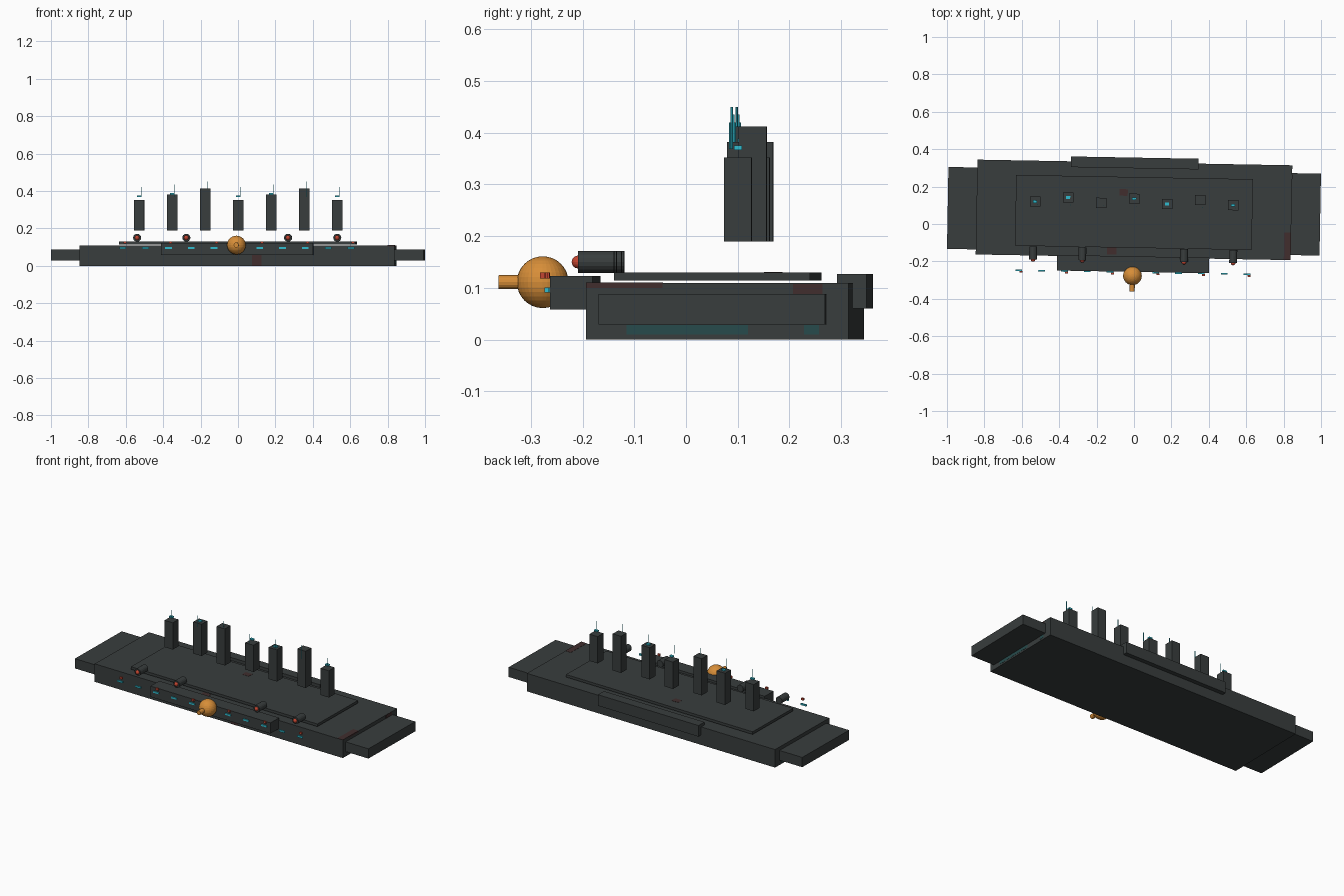
import bpy, math
from mathutils import Matrix, Vector

if "Cube" in bpy.data.objects:
    bpy.data.objects.remove(bpy.data.objects["Cube"])

# whole model is yawed slightly about this pivot
PIVOT = Vector((0, 0.0755, 0))
YAW = math.radians(-1.03)
TURN = Matrix.Translation(PIVOT) @ Matrix.Rotation(YAW, 4, 'Z') @ Matrix.Translation(-PIVOT)


def mat(name, rgb):
    m = bpy.data.materials.new(name)
    m.diffuse_color = (*rgb, 1)
    m.use_nodes = True
    m.node_tree.nodes["Principled BSDF"].inputs["Base Color"].default_value = m.diffuse_color
    return m


DARK = mat("dark_hull", (0.040, 0.047, 0.047))
ORANGE = mat("orange", (0.68, 0.27, 0.04))
CYAN = mat("cyan_light", (0.03, 0.50, 0.62))
RED = mat("red_light", (0.55, 0.06, 0.03))
DULL_RED = mat("dull_red", (0.052, 0.027, 0.027))
DULL_TEAL = mat("dull_teal", (0.020, 0.070, 0.072))


def finish(name, material, local):
    ob = bpy.context.object
    ob.name = name
    ob.data.materials.append(material)
    ob.matrix_world = TURN @ local
    return ob


def box(name, lo, hi, material=DARK):
    bpy.ops.mesh.primitive_cube_add(size=1)
    lo, hi = Vector(lo), Vector(hi)
    size = hi - lo
    bpy.context.object.data.transform(Matrix.Diagonal((*size, 1)))
    return finish(name, material, Matrix.Translation((lo + hi) / 2))


def block(name, c, s, material=DARK):
    c, h = Vector(c), Vector(s) / 2
    return box(name, c - h, c + h, material)


def tube(name, c, r, length, material, axis='Y', sides=16):
    bpy.ops.mesh.primitive_cylinder_add(vertices=sides, radius=r, depth=length)
    rot = Matrix.Rotation(math.pi / 2, 4, 'X') if axis == 'Y' else Matrix()
    return finish(name, material, Matrix.Translation(c) @ rot)


def ball(name, c, r, material, seg=16, rings=8):
    bpy.ops.mesh.primitive_uv_sphere_add(segments=seg, ring_count=rings, radius=r)
    return finish(name, material, Matrix.Translation(c))


# hull, wings, deck and end blocks
box("hull", (-0.842, -0.178, 0), (0.842, 0.329, 0.109))
for s, n in ((-1, "left_wing"), (1, "right_wing")):
    x0, x1 = sorted((s * 0.80, s * 0.996))
    box(n, (x0, -0.151, 0.029), (x1, 0.287, 0.088))
box("deck_plate", (-0.633, -0.1275, 0.114), (0.633, 0.251, 0.130))
box("front_block", (-0.407, -0.256, 0.058), (0.407, -0.173, 0.123))
box("back_block", (-0.341, 0.298, 0.060), (0.341, 0.355, 0.127))

# orange nose ball with barrel
ball("nose_ball", (-0.002, -0.277, 0.111), 0.050, ORANGE, 32, 16)
tube("nose_barrel", (-0.002, -0.332, 0.111), 0.0135, 0.060, ORANGE)

# four forward tubes with red tips
for x in (-0.535, -0.272, 0.272, 0.535):
    tube("forward_tube", (x, -0.164, 0.150), 0.021, 0.070, DARK)
    ball("red_tip", (x, -0.199, 0.150), 0.0125, RED)

# row of seven towers with beacons and masts
for i in range(7):
    x = (i - 3) * 0.1765
    y = 0.110 if i % 2 == 0 else 0.135
    top = 0.352 + 0.030 * (i % 3)
    box("tower", (x - 0.028, y - 0.027, 0.190), (x + 0.028, y + 0.027, top))
    if i % 3 != 2:
        block("beacon", (x, y, 0.371 + 0.014 * (i % 3)), (0.022, 0.015, 0.008), CYAN)
    mtop = 0.420 + 0.015 * (i % 3)
    tube("mast", (x + 0.012, 0.095, (0.368 + mtop) / 2), 0.0022, mtop - 0.368, CYAN, 'Z', 6)

# front window row, red lights over every other window
for i in range(11):
    x = (i - 5) * 0.122
    block("window", (x, -0.258, 0.096), (0.036, 0.008, 0.010), CYAN)
    if i % 2 == 0:
        block("red_light", (x + 0.012, -0.266, 0.124), (0.016, 0.010, 0.012), RED)

# faded paint patches
T = 0.001
box("front_patch", (0.08, -0.178 - T, 0), (0.13, -0.17, 0.058), DULL_RED)
box("corner_patch_top", (0.805, -0.178, 0.10), (0.842, -0.03, 0.109 + T), DULL_RED)
box("deck_patch_front", (-0.14, -0.165, 0.105), (-0.09, -0.125, 0.109 + T), DULL_RED)
box("deck_patch_middle", (-0.08, 0.15, 0.125), (-0.035, 0.185, 0.130 + T), DULL_RED)
box("end_patch_red", (0.836, 0.222, 0.0885), (0.842 + T, 0.279, 0.108), DULL_RED)
for s in (-1, 1):
    for y0, y1 in ((-0.10, 0.135), (0.243, 0.272)):
        x0, x1 = sorted((s * 0.836, s * (0.842 + T)))
        box("end_patch_teal", (x0, y0, 0.010), (x1, y1, 0.0285), DULL_TEAL)
